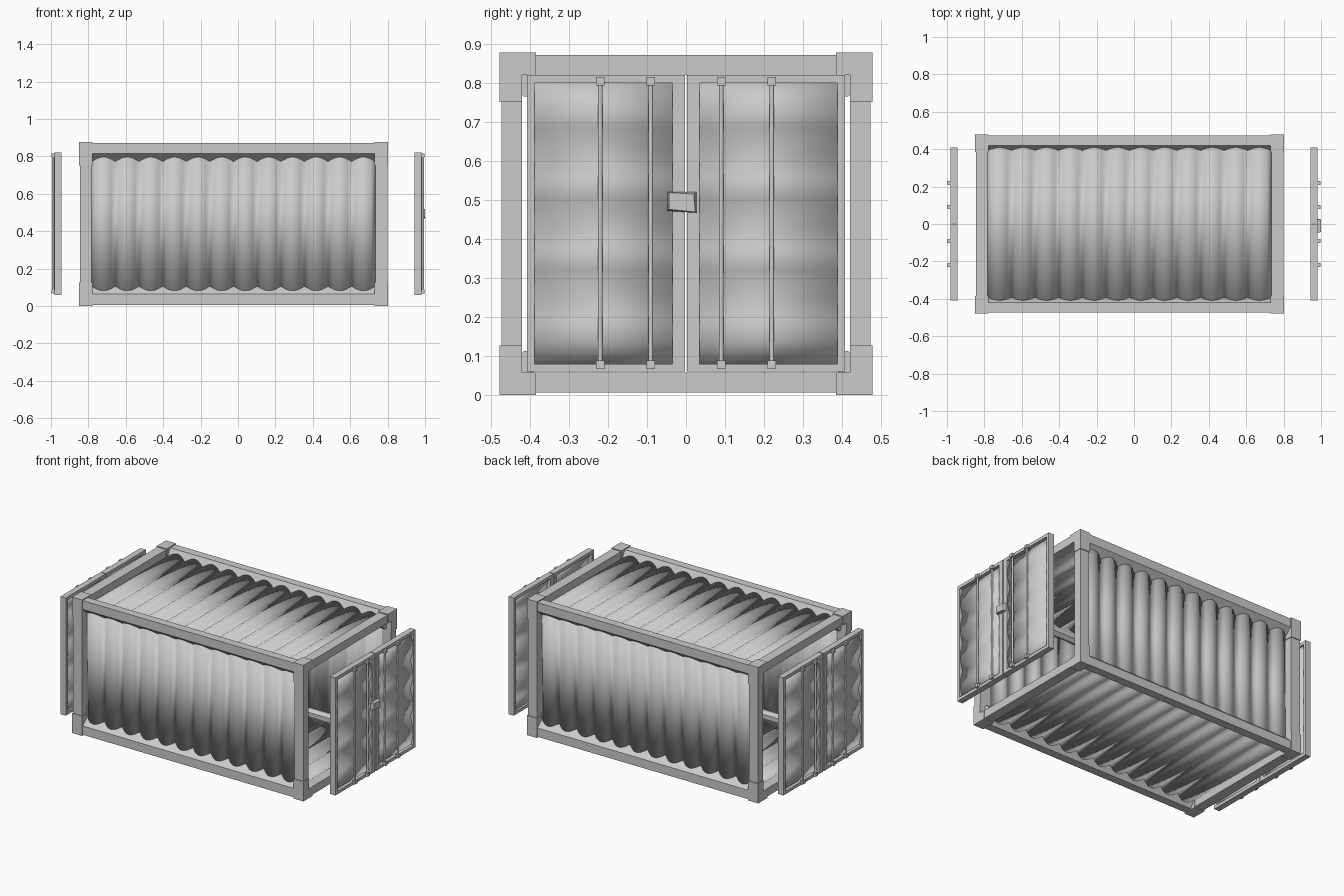
import bpy, bmesh, math
from mathutils import Vector

if "Cube" in bpy.data.objects:
    bpy.data.objects.remove(bpy.data.objects["Cube"])

CX, HX, HY, H = -0.024, 0.826, 0.478, 0.878   # body centre x, half sizes, height
ZC = H / 2


def make(name, verts, faces, smooth=False):
    bm = bmesh.new()
    vs = [bm.verts.new(v) for v in verts]
    for f in faces:
        bm.faces.new([vs[i] for i in f])
    bmesh.ops.recalc_face_normals(bm, faces=bm.faces)
    me = bpy.data.meshes.new(name)
    bm.to_mesh(me)
    bm.free()
    ob = bpy.data.objects.new(name, me)
    bpy.context.collection.objects.link(ob)
    if smooth:
        bpy.ops.object.select_all(action='DESELECT')
        bpy.context.view_layer.objects.active = ob
        ob.select_set(True)
        bpy.ops.object.shade_smooth_by_angle(angle=math.radians(24))
    return ob


def prism(name, a, b, smooth=False):
    """Solid between two matching rings of points."""
    n = len(a)
    faces = [tuple(range(n)), tuple(range(2 * n - 1, n - 1, -1))]
    faces += [(i, (i + 1) % n, n + (i + 1) % n, n + i) for i in range(n)]
    return make(name, list(a) + list(b), faces, smooth)


def box(name, x0, x1, y0, y1, z0, z1):
    ring = [(y0, z0), (y1, z0), (y1, z1), (y0, z1)]
    return prism(name, [(x0, y, z) for y, z in ring], [(x1, y, z) for y, z in ring])


def sheet(name, u0, u1, n, amp, r, s0, s1, place):
    """Corrugated sheet: n rounded crests with sharp valleys between them."""
    half = (u1 - u0) / n / 2
    fr = [-1] + [r * k / 5 for k in range(-5, 6)]
    prof = []
    for i in range(n):
        for t in fr:
            f = t * t / (2 * r) + r / 2 if abs(t) < r else abs(t)
            prof.append((u0 + half * (2 * i + 1 + t), amp * (1 - f) / (1 - r / 2)))
    prof.append((u1, 0))
    verts = [place(u, s, h) for s in (s0, s1) for u, h in prof]
    m = len(prof)
    ob = make(name, verts, [(i, i + 1, m + i + 1, m + i) for i in range(m - 1)], True)
    mod = ob.modifiers.new("thickness", 'SOLIDIFY')
    mod.thickness, mod.offset = 0.004, 0
    return ob


# corrugated walls, roof and floor
X0, X1 = CX - HX + 0.068, CX + HX - 0.068
for s, nm in ((-1, "front"), (1, "back")):
    sheet(nm + "_wall", X0, X1, 12, 0.027, 0.65, 0.06, H - 0.06,
          lambda u, v, h: (u, s * (0.422 + h), v))
for s, nm in ((-1, "floor"), (1, "roof")):
    sheet(nm + "_sheet", X0, X1, 12, 0.027, 0.65, -0.43, 0.43,
          lambda u, v, h: (u, v, ZC + s * (0.383 + h)))

# frame: long rails with sloped inner faces
rail = [(0.473, 0.433), (0.473, 0.376), (0.415, 0.326), (0.405, 0.326),
        (0.385, 0.345), (0.385, 0.37), (0.42, 0.433)]
for sy in (-1, 1):
    for sz in (-1, 1):
        prism("long_rail",
              [(X0 - 0.03, sy * y, ZC + sz * z) for y, z in rail],
              [(X1 + 0.03, sy * y, ZC + sz * z) for y, z in rail])

# frame: end rails, corner posts and corner blocks
for sx in (-1, 1):
    xa, xb = sorted((CX + sx * (HX - 0.004), CX + sx * (HX - 0.068)))
    for sz in (-1, 1):
        za, zb = sorted((ZC + sz * 0.381, ZC + sz * 0.433))
        box("end_rail", xa, xb, -0.42, 0.42, za, zb)
    for sy in (-1, 1):
        ya, yb = sorted((sy * 0.421, sy * 0.473))
        box("corner_post", xa, xb, ya, yb, 0.06, H - 0.06)
        for sz in (-1, 1):
            # L-shaped corner block
            o = [(0.478, 0.439), (0.478, 0.312), (0.421, 0.312),
                 (0.421, 0.381), (0.385, 0.381), (0.385, 0.439)]
            prism("corner_block",
                  [(CX + sx * HX, sy * y, ZC + sz * z) for y, z in o],
                  [(CX + sx * (HX - 0.072), sy * y, ZC + sz * z) for y, z in o])

# doors, set out from both ends
for sx, end in ((-1, "left"), (1, "right")):
    def dbox(name, d0, d1, y0, y1, z0, z1):
        xa, xb = sorted((sx * d0, sx * d1))
        return box(name, xa, xb, y0, y1, z0, z1)

    for sy in (-1, 1):
        def yspan(a, b):
            return sorted((sy * a, sy * b))
        # door frame
        dbox(end + "_door_outer_stile", 0.944, 0.982, *yspan(0.388, 0.408), 0.06, 0.82)
        dbox(end + "_door_inner_stile", 0.944, 0.982, *yspan(0.003, 0.034), 0.06, 0.82)
        dbox(end + "_door_bottom", 0.944, 0.982, *yspan(0.03, 0.39), 0.06, 0.08)
        dbox(end + "_door_top", 0.944, 0.982, *yspan(0.03, 0.39), 0.80, 0.82)
        sheet(end + "_door_sheet", 0.075, 0.805, 4, 0.02, 0.3, 0.03, 0.392,
              lambda u, v, h: (sx * (0.958 + h), sy * v, u))
        # locking rods with end brackets
        for y in (0.09, 0.22):
            ring = [(math.cos(k * math.pi / 6) * 0.006, math.sin(k * math.pi / 6) * 0.006)
                    for k in range(12)]
            prism(end + "_lock_rod",
                  [(sx * 0.988 + a, sy * y + b, 0.08) for a, b in ring],
                  [(sx * 0.988 + a, sy * y + b, 0.80) for a, b in ring], True)
            for z in (0.078, 0.804):
                dbox(end + "_rod_bracket", 0.978, 0.998, sy * y - 0.011, sy * y + 0.011,
                     z - 0.011, z + 0.011)

# lock box on the right doors, tapered towards its face
base = [(-0.047, 0.472), (0.028, 0.467), (0.028, 0.521), (-0.047, 0.521)]
face = [(-0.043, 0.476), (0.024, 0.469), (0.020, 0.515), (-0.043, 0.519)]
prism("lock_box", [(0.98, y, z) for y, z in base], [(1.0, y, z) for y, z in face])
